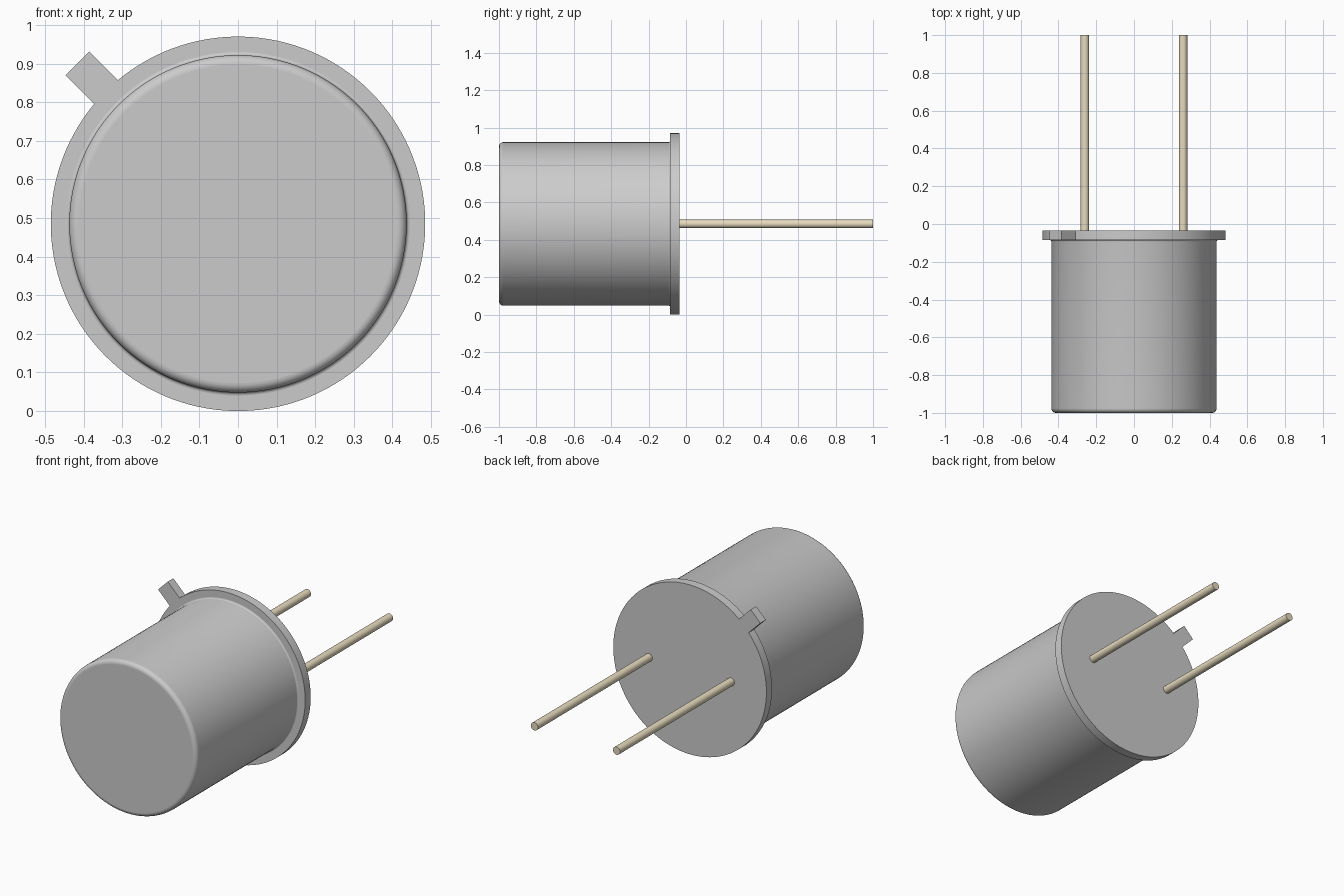
import bpy, bmesh, math
from math import sin, cos, pi

if "Cube" in bpy.data.objects:
    bpy.data.objects.remove(bpy.data.objects["Cube"])

CZ = 0.485          # height of the can's axis
FLANGE_R = 0.485


def finish(bm, name, mat=None):
    bmesh.ops.recalc_face_normals(bm, faces=bm.faces)
    me = bpy.data.meshes.new(name)
    bm.to_mesh(me)
    bm.free()
    ob = bpy.data.objects.new(name, me)
    bpy.context.collection.objects.link(ob)
    if mat:
        me.materials.append(mat)
    bpy.ops.object.select_all(action='DESELECT')
    ob.select_set(True)
    bpy.context.view_layer.objects.active = ob
    bpy.ops.object.shade_smooth_by_angle(angle=math.radians(30))
    for p in me.polygons:           # end caps stay flat
        if len(p.vertices) > 4:
            p.use_smooth = False
    return ob


def loft(name, rings, mat=None):
    """Bridge equal-length rings of points and cap both ends."""
    bm = bmesh.new()
    vs = [[bm.verts.new(p) for p in ring] for ring in rings]
    n = len(vs[0])
    for a, b in zip(vs, vs[1:]):
        for i in range(n):
            j = (i + 1) % n
            bm.faces.new((a[i], a[j], b[j], b[i]))
    bm.faces.new(vs[0])
    bm.faces.new(vs[-1])
    return finish(bm, name, mat)


def circle(r, y, n, x=0.0):
    return [(x + r * cos(2 * pi * i / n), y, CZ + r * sin(2 * pi * i / n)) for i in range(n)]


# Can with rounded front edge and a small flare where it meets the flange
R, F, G = 0.437, 0.024, 0.008
profile = [(R - F + F * sin(t * pi / 16), -1 + F - F * cos(t * pi / 16)) for t in range(9)]
profile += [(R + G - G * cos(t * pi / 8), -0.085 - G + G * sin(t * pi / 8)) for t in range(5)]
profile.append((R + G, -0.07))
loft("can", [circle(r, y, 128) for r, y in profile])

# Flange outline: an arc interrupted by the square locating tab at upper left
half, reach, mid = 0.0435, 0.588, math.radians(135)
d = math.asin(half / FLANGE_R)
N = 128
outline = []
for i in range(N + 1):
    a = mid + d + (2 * pi - 2 * d) * i / N
    outline.append((FLANGE_R * cos(a), FLANGE_R * sin(a)))
for s in (-half, half):
    outline.append((reach * cos(mid) - s * sin(mid), reach * sin(mid) + s * cos(mid)))
loft("flange_with_tab", [[(x, y, CZ + z) for x, z in outline] for y in (-0.085, -0.035)])

# Two leads
gold = bpy.data.materials.new("lead_metal")
gold.diffuse_color = (0.80, 0.71, 0.52, 1)
gold.use_nodes = True
gold.node_tree.nodes["Principled BSDF"].inputs["Base Color"].default_value = gold.diffuse_color
for side, x in (("left", -0.26), ("right", 0.26)):
    loft(side + "_lead", [circle(0.0225, y, 32, x) for y in (-0.05, 1.0)], gold)
